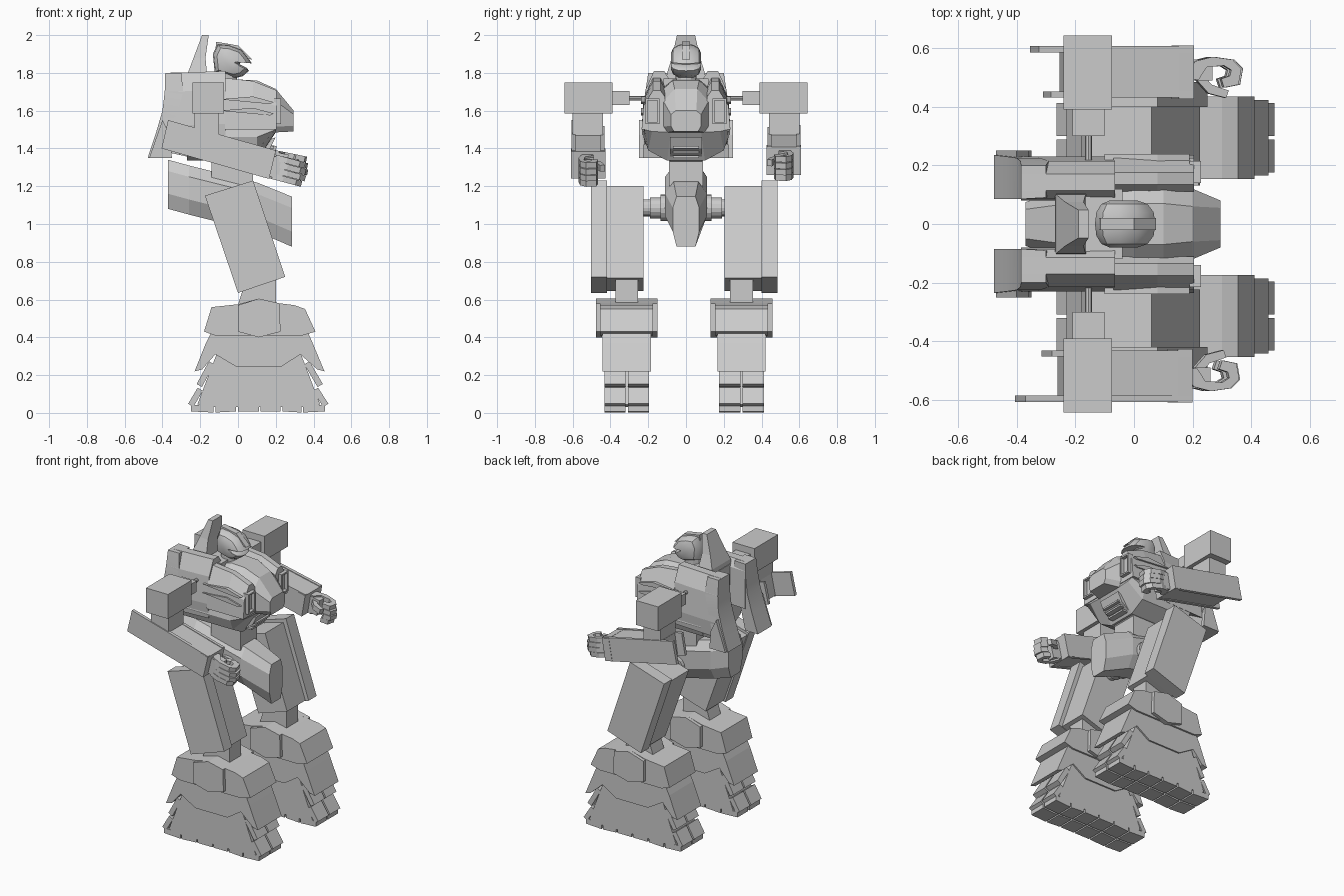
import bpy, bmesh, math
from mathutils import Matrix, Vector


def make(name, rings, smooth=False):
    """Closed loft through rings of equal point count."""
    bm = bmesh.new()
    vr = [[bm.verts.new(p) for p in r] for r in rings]
    n = len(rings[0])
    for a, b in zip(vr, vr[1:]):
        for i in range(n):
            bm.faces.new((a[i], a[(i + 1) % n], b[(i + 1) % n], b[i]))
    bm.faces.new(vr[0])
    bm.faces.new(vr[-1])
    bmesh.ops.recalc_face_normals(bm, faces=bm.faces)
    me = bpy.data.meshes.new(name)
    bm.to_mesh(me)
    bm.free()
    ob = bpy.data.objects.new(name, me)
    bpy.context.collection.objects.link(ob)
    if smooth:
        bpy.context.view_layer.objects.active = ob
        ob.select_set(True)
        bpy.ops.object.shade_smooth_by_angle(angle=math.radians(35))
        ob.select_set(False)
    return ob


def prism(name, pts, y0, y1):
    return make(name, [[(x, y, z) for x, z in pts] for y in (y0, y1)])


def box(name, x0, x1, y0, y1, z0, z1):
    return prism(name, [(x0, z0), (x1, z0), (x1, z1), (x0, z1)], y0, y1)


def rod(name, x, z, r, y0, y1, n=16):
    a = [2 * math.pi * i / n for i in range(n)]
    ob = prism(name, [(x + r * math.cos(t), z + r * math.sin(t)) for t in a], y0, y1)
    return ob


def sym_loft(name, secs):
    """Loft along x; each section is (x, half outline of (y, z))."""
    return make(name, [[(x, y, z) for y, z in h] + [(x, -y, z) for y, z in reversed(h)]
                       for x, h in secs])


# head: side profile shrunk towards the cheeks
face = [(-.125, 1.80), (-.135, 1.90), (-.11, 1.955), (-.05, 1.95), (.02, 1.925), (.06, 1.875),
        (.075, 1.85), (.015, 1.855), (.01, 1.845), (.05, 1.825), (.06, 1.81), (.025, 1.78), (-.02, 1.77)]
cx, cz = -.04, 1.86
make("head", [[(cx + (x - cx) * k, y, cz + (z - cz) * k) for x, z in face]
              for y, k in ((-.08, .45), (-.068, .75), (-.04, .93), (0, .98), (.04, .93), (.068, .75), (.08, .45))],
     True)
prism("head_ridge", [(-.12, 1.92), (-.115, 1.965), (.0, 1.945), (.075, 1.87), (.03, 1.88)], -.02, .02)
make("neck", [[(-.06 + .055 * math.cos(t * math.pi / 6), .055 * math.sin(t * math.pi / 6), z)
               for t in range(12)] for z in (1.68, 1.82)])

# tall crest behind the head
make("back_crest", [[(x0, -w, z), (x1, -w, z), (x1, w, z), (x0, w, z)]
                    for z, x0, x1, w in ((1.72, -.27, -.16, .11), (1.80, -.265, -.165, .10),
                                         (1.88, -.235, -.172, .075), (2.0, -.19, -.155, .048))])

# chest, core and belly
sym_loft("chest", [(x, [(wt, zt), (wm, zm), (wm, zb + .03), (wm * .8, zb)])
                   for x, zt, zm, zb, wt, wm in ((-.05, 1.75, 1.68, 1.42, .07, .15),
                                                 (.0, 1.765, 1.69, 1.42, .07, .16),
                                                 (.1, 1.76, 1.68, 1.44, .07, .155),
                                                 (.2, 1.715, 1.65, 1.485, .06, .12),
                                                 (.295, 1.60, 1.58, 1.49, .055, .08))])
box("chest_core", -.27, -.04, -.12, .12, 1.36, 1.77)
belly = [(.21, 1.53), (.225, 1.46), (.2, 1.39), (.1, 1.335)]
sym_loft("belly", [(-.27, belly), (.1, belly), (.2, [(.22, 1.53), (.22, 1.5), (.18, 1.49), (.08, 1.485)])])
prism("belly_vent", [(.08, 1.33), (.17, 1.40), (.2, 1.46), (.06, 1.40)], -.085, .085)
for i in range(3):
    box("vent_slat", .1 + .025 * i, .15 + .02 * i, -.07, .07, 1.35 + .025 * i, 1.362 + .025 * i)

# pelvis
sym_loft("pelvis", [(x, [(wt, zt), (w, zt - .06), (w, zb + .08), (wt, zb)])
                    for x, zt, zb, w, wt in ((-.37, 1.34, 1.08, .075, .05), (-.26, 1.31, 1.05, .11, .065),
                                             (.10, 1.22, .96, .11, .065), (.285, 1.145, .88, .07, .05))])
box("waist", -.14, .08, -.09, .09, 1.2, 1.38)

for s in (1, -1):
    # shoulder cowl: long rear pod and lower front nose
    rear = [(.08, 1.5), (.085, 1.75), (.115, 1.80), (.17, 1.80), (.215, 1.70), (.23, 1.52), (.22, 1.42)]
    make("rear_pod", [[(x, s * y, z + d) for y, z in rear] for x, d in ((-.385, 0), (-.2, .005), (-.065, .01))])
    nose = [(.11, 1.5), (.11, 1.72), (.135, 1.765), (.175, 1.765), (.225, 1.66), (.235, 1.5)]
    make("front_pod", [[(x, s * y, 1.5 + (z - 1.5) * k) for y, z in nose]
                       for x, k in ((-.07, 1.03), (.08, .97), (.205, .78))])
    # framed lamp on the pod front
    for y0, y1, z0, z1 in ((.14, .215, 1.53, 1.54), (.14, .215, 1.655, 1.665),
                           (.14, .15, 1.54, 1.655), (.205, .215, 1.54, 1.655)):
        box("lamp_frame", .19, .228, s * y0, s * y1, z0, z1)
    # side slots
    for z in (1.66, 1.60):
        prism("pod_slot", [(-.1, z), (.17, z - .025), (.19, z - .015), (.08, z + .015)], s * .2, s * .238)
    # hanging back flap
    flap = [(1.80, -.385, -.30), (1.70, -.388, -.29), (1.60, -.40, -.32), (1.48, -.435, -.35), (1.35, -.478, -.38)]
    make("back_flap", [[(x0, s * .085, z), (x1, s * .09, z), (x1, s * w, z), (x0, s * w, z)]
                       for (z, x0, x1), w in zip(flap, (.20, .215, .225, .23, .235))], True)
    prism("flap_fin", [(-.47, 1.35), (-.35, 1.35), (-.36, 1.47), (-.40, 1.55)], s * .225, s * .25)

    # shoulder joint and block
    rod("shoulder_pin", -.155, 1.665, .012, s * .2, s * .32, 8)
    box("shoulder_joint", -.21, -.10, s * .30, s * .395, 1.63, 1.705)
    box("shoulder_block", -.24, -.075, s * .39, s * .642, 1.585, 1.75)

    # arm
    box("upper_arm", -.23, -.10, s * .44, s * .6, 1.40, 1.59)
    back = (-.405, 1.40) if s < 0 else (-.36, 1.388)
    top = (-.37, 1.55) if s < 0 else (-.32, 1.535)
    arm = [prism("forearm_plate", [top, back, (.16, 1.24), (.20, 1.39)], s * .585, s * .607),
           prism("forearm_inner_plate", [(-.28, 1.52), (-.315, 1.375), (.16, 1.24), (.20, 1.39)],
                 s * .432, s * .452),
           prism("forearm", [(-.23, 1.505), (-.26, 1.365), (.16, 1.245), (.2, 1.385)], s * .445, s * .59),
           prism("cuff", [(.15, 1.40), (.115, 1.255), (.165, 1.24), (.2, 1.385)], s * .427, s * .609)]
    # hand: flat-lying fingers curled towards the body, stacked in four rows
    curl = [(.17, .50), (.21, .555), (.27, .57), (.34, .56), (.37, .53), (.36, .475), (.31, .465),
            (.30, .495), (.33, .505), (.335, .525), (.31, .54), (.25, .535), (.22, .49)]
    hand = []
    for i in range(4):
        z = 1.305 + .033 * (i - 1.5)
        hand.append(make("finger", [[(x - .012 * abs(i - 1.2), s * y, z + d) for x, y in curl]
                                    for d in (-.0155, .0155)]))
    hand += [box("palm", .15, .25, s * .49, s * .56, 1.25, 1.36),
             make("thumb", [[(x, s * y, z) for x, y in ((.19, .50), (.24, .445), (.30, .43), (.31, .455),
                                                        (.25, .475), (.22, .51))] for z in (1.31, 1.345)])]
    pv = Matrix.Translation((.2, 0, 1.31))
    for o in hand:
        o.data.transform(Matrix.Translation((0, 0, -.005)) @ pv @ Matrix.Rotation(math.radians(15), 4, 'Y') @ pv.inverted())
    if s > 0:
        pv = Matrix.Translation((-.16, 0, 1.46))
        for o in arm + hand:
            o.data.transform(pv @ Matrix.Rotation(math.radians(-3.5), 4, 'Y') @ pv.inverted())

    # hip joint
    for r, y0, y1 in ((.07, .09, .135), (.055, .13, .19), (.045, .18, .24)):
        rod("hip_joint", .0, 1.085, r, s * y0, s * y1)

    # leg, centred on c
    c = s * .304 - .01

    def Y(v):
        return c + s * v

    thigh = [(-.175, 1.15), (.08, 1.23), (.25, .72), (.0, .635)]
    prism("thigh_plate", thigh, Y(.105), Y(.19))
    prism("thigh", [(-.165, 1.135), (.06, 1.20), (.225, .715), (.01, .645)], Y(-.09), Y(.11))
    prism("knee", [(-.01, .54), (.04, .70), (.20, .74), (.20, .54)], Y(-.06), Y(.06))

    # shin armour: upper skirt, knee pads, lower skirt
    prism("upper_skirt", [(0, .575), (-.14, .56), (-.18, .43), (-.12, .41), (.34, .41), (.41, .43),
                          (.355, .55), (.30, .57), (.22, .58), (.11, .605)], Y(-.14), Y(.14))
    for t in (1, -1):
        prism("knee_pad", [(0, .57), (.11, .605), (.22, .58), (.225, .43), (.11, .40), (0, .43)],
              Y(t * .13), Y(t * .163))
    prism("lower_skirt", [(-.13, .45), (-.17, .37), (-.23, .22), (-.19, .23), (-.12, .31), (-.01, .245),
                          (.23, .245), (.33, .31), (.42, .23), (.458, .22), (.395, .37), (.36, .45)],
          Y(-.128), Y(.128))
    prism("foot", [(-.11, .32), (-.215, .045), (-.15, .03), (.38, .03), (.435, .045), (.33, .32)],
          Y(-.118), Y(.118))

    # track pads around the foot: two columns
    path = [(.365, .265, .435, .145), (.41, .125, .465, .04), (.46, .026, .345, .02), (.335, .02, .235, .026),
            (.225, .026, .12, .026), (.11, .026, .0, .026), (-.01, .026, -.12, .02), (-.13, .02, -.25, .026),
            (-.25, .04, -.20, .125), (-.205, .145, -.14, .265)]
    for x0, z0, x1, z1 in path:
        d = Vector((x1 - x0, z1 - z0)).normalized()
        n = Vector((d.y, -d.x)) * .016
        if abs(d.x) > .9:
            n = Vector((0, .018))
        for a, b in ((-.118, -.006), (.006, .118)):
            prism("track_pad", [(x0 + n.x, z0 + n.y), (x0 - n.x, z0 - n.y), (x1 - n.x, z1 - n.y),
                                (x1 + n.x, z1 + n.y)], Y(a), Y(b))
